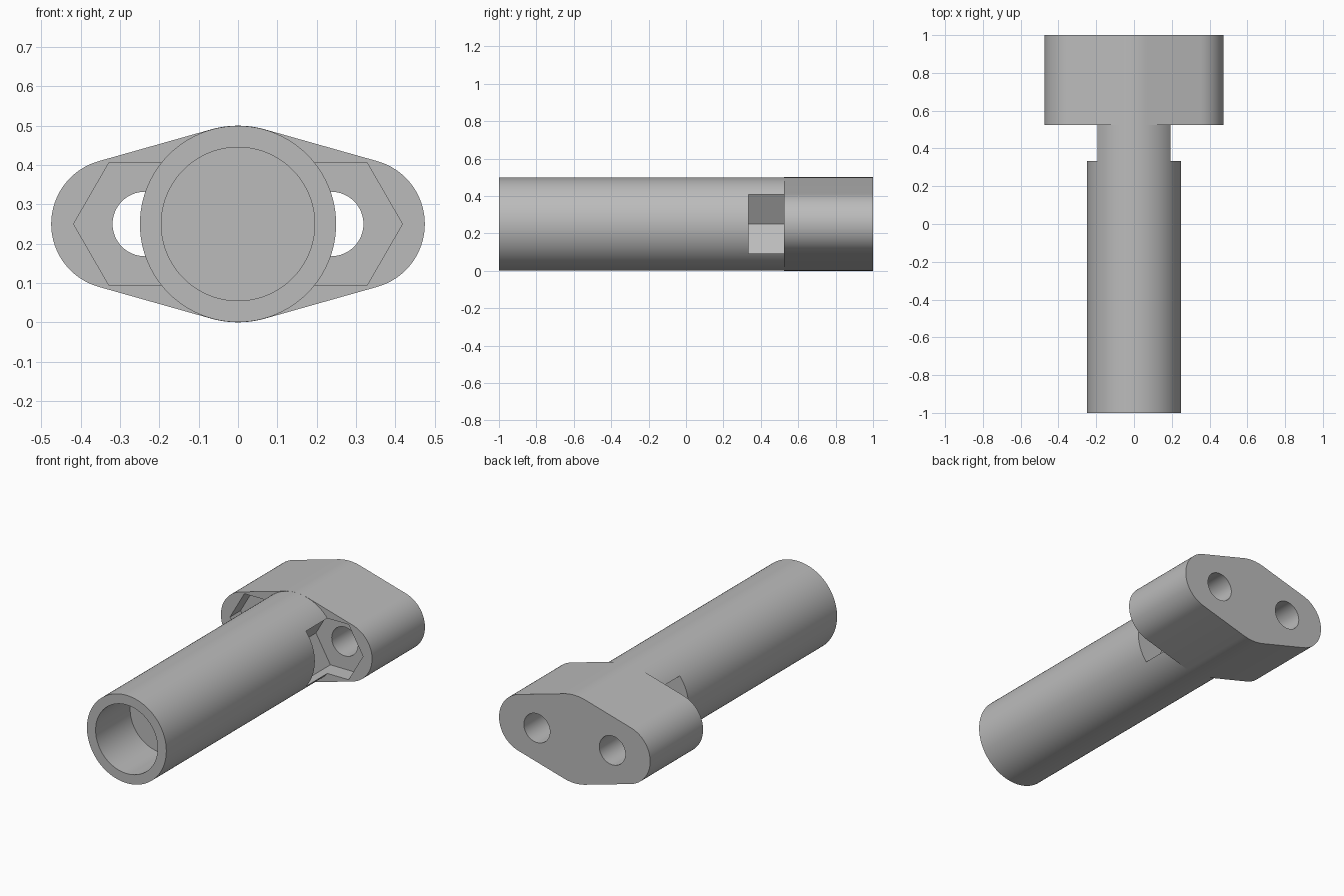
import bpy, bmesh, math

old = bpy.data.objects.get("Cube")
if old:
    bpy.data.objects.remove(old, do_unlink=True)

AXIS_Z = 0.25      # height of the long axis
HOLE_X = 0.237     # sideways offset of the bolt holes

grey = bpy.data.materials.new("plain grey")
grey.use_nodes = True
grey.diffuse_color = (0.5, 0.5, 0.5, 1)
grey.node_tree.nodes["Principled BSDF"].inputs["Base Color"].default_value = (0.5, 0.5, 0.5, 1)


def arc(cx, radius, start, end, steps):
    """Points on an arc in the xz plane, angles in degrees."""
    angles = [math.radians(start + (end - start) * i / steps) for i in range(steps + 1)]
    return [(cx + radius * math.cos(a), AXIS_Z + radius * math.sin(a)) for a in angles]


def circle(cx, radius, sides):
    return arc(cx, radius, 0, 360, sides)[:-1]


def prism(name, outline, y0, y1):
    """Solid made by extruding an xz outline along y."""
    bm = bmesh.new()
    face = bm.faces.new([bm.verts.new((x, y0, z)) for x, z in outline])
    moved = bmesh.ops.extrude_face_region(bm, geom=[face])["geom"]
    bmesh.ops.translate(bm, vec=(0, y1 - y0, 0),
                        verts=[v for v in moved if isinstance(v, bmesh.types.BMVert)])
    bmesh.ops.recalc_face_normals(bm, faces=bm.faces)
    mesh = bpy.data.meshes.new(name)
    bm.to_mesh(mesh)
    bm.free()
    mesh.materials.append(grey)
    obj = bpy.data.objects.new(name, mesh)
    bpy.context.collection.objects.link(obj)
    return obj


def combine(target, other, operation):
    """Boolean the other solid into the target, then remove it."""
    mod = target.modifiers.new("combine", "BOOLEAN")
    mod.operation = operation
    mod.solver = "EXACT"
    mod.object = other
    bpy.context.view_layer.objects.active = target
    bpy.ops.object.modifier_apply(modifier=mod.name)
    bpy.data.objects.remove(other, do_unlink=True)


# Flange outline: central arc blended by tangent lines into two rounded ends
LOBE_X, LOBE_R = 0.309, 0.166
tangent = 90 - math.degrees(math.asin((0.25 - LOBE_R) / LOBE_X))
outline = (arc(LOBE_X, LOBE_R, -tangent, tangent, 32)
           + arc(0, 0.25, tangent, 180 - tangent, 10)
           + arc(-LOBE_X, LOBE_R, 180 - tangent, 180 + tangent, 32)
           + arc(0, 0.25, 180 + tangent, 360 - tangent, 10))

# Handle tube joined to the flange
body = prism("flanged_tube", circle(0, 0.2495, 96), -1, 0.7)
combine(body, prism("flange", outline, 0.525, 1), "UNION")

# Blind bore in the front end
combine(body, prism("bore_cutter", circle(0, 0.195, 96), -1.1, -0.69), "DIFFERENCE")

# Hexagonal nut pockets and bolt holes on both sides
for side in (-1, 1):
    x = side * HOLE_X
    combine(body, prism("pocket_cutter", circle(x, 0.181, 6), 0.333, 0.62), "DIFFERENCE")
    combine(body, prism("hole_cutter", circle(x, 0.082, 48), 0.55, 1.1), "DIFFERENCE")

# Smooth round walls, crisp edges
bpy.ops.object.select_all(action="DESELECT")
body.select_set(True)
bpy.context.view_layer.objects.active = body
bpy.ops.object.shade_smooth_by_angle(angle=math.radians(25))
